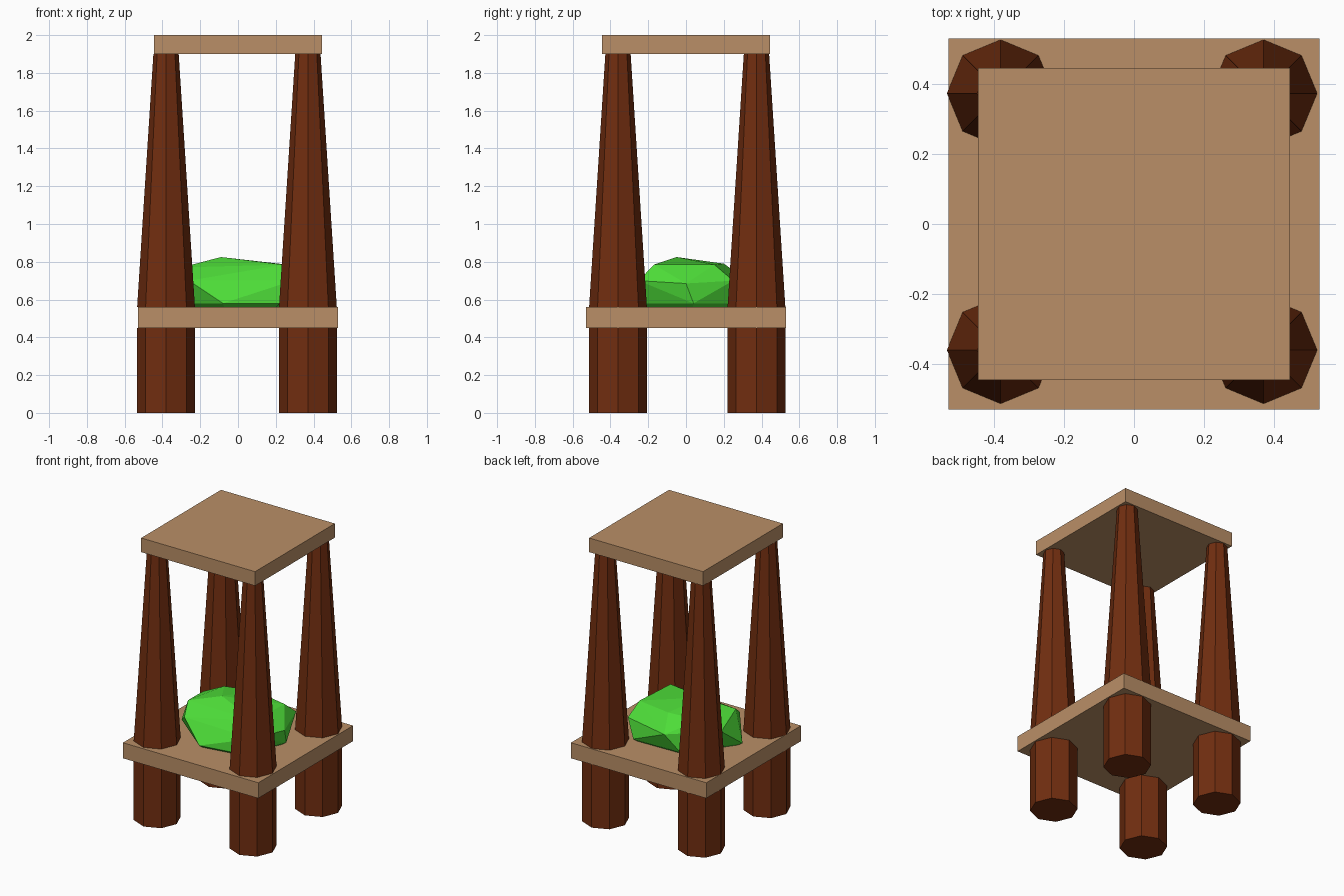
import bpy, bmesh
from mathutils import Matrix

if "Cube" in bpy.data.objects:
    bpy.data.objects.remove(bpy.data.objects["Cube"])


def material(name, rgb):
    m = bpy.data.materials.new(name)
    m.diffuse_color = (*rgb, 1.0)
    m.use_nodes = True
    m.node_tree.nodes["Principled BSDF"].inputs["Base Color"].default_value = m.diffuse_color
    return m


TAN = material("light wood", (0.49, 0.275, 0.135))
BROWN = material("dark wood", (0.165, 0.027, 0.005))
GREEN = material("green stone", (0.075, 0.72, 0.04))


def finish(bm, name, mat):
    bmesh.ops.recalc_face_normals(bm, faces=bm.faces)
    me = bpy.data.meshes.new(name)
    bm.to_mesh(me)
    bm.free()
    me.materials.append(mat)
    ob = bpy.data.objects.new(name, me)
    bpy.context.collection.objects.link(ob)
    return ob


def slab(name, half, z0, z1):
    bm = bmesh.new()
    m = Matrix.Translation((0, 0, (z0 + z1) / 2)) @ Matrix.Diagonal((2 * half, 2 * half, z1 - z0, 1))
    bmesh.ops.create_cube(bm, size=1, matrix=m)
    finish(bm, name, TAN)


def post(name, x, y, z0, z1, r0, r1):
    # eight-sided post with corners on the axes
    bm = bmesh.new()
    bmesh.ops.create_cone(bm, cap_ends=True, segments=8, radius1=r0, radius2=r1,
                          depth=z1 - z0, matrix=Matrix.Translation((x, y, (z0 + z1) / 2)))
    finish(bm, name, BROWN)


# shelf and roof
slab("shelf", 0.53, 0.45, 0.56)
slab("roof", 0.446, 1.90, 2.00)

# short legs below the shelf, tapered posts above it
for side, x in (("left", -0.381), ("right", 0.37)):
    for end, y in (("front", -0.36), ("back", 0.373)):
        post(f"{end}_{side}_leg", x, y, 0.0, 0.45, 0.153, 0.153)
        post(f"{end}_{side}_post", x, y, 0.56, 1.90, 0.153, 0.067)

# faceted stone: convex hull over a base ring, a girdle and a crown
base = [(-0.08, -0.32), (0.22, -0.27), (0.35, 0.04), (0.21, 0.29), (-0.15, 0.28), (-0.40, -0.06)]
points = [(x, y, 0.58) for x, y in base]
points += [(x * 0.9, y * 0.9, 0.555) for x, y in base]
points += [(0.29, -0.25, 0.70), (0.365, 0.0, 0.685), (0.28, 0.25, 0.70),
           (-0.06, 0.33, 0.70), (-0.36, 0.12, 0.72), (-0.26, -0.23, 0.70)]
points += [(-0.30, -0.13, 0.77), (0.24, -0.17, 0.785), (0.26, 0.15, 0.785),
           (0.0, 0.2, 0.79), (-0.22, 0.16, 0.78), (-0.09, -0.05, 0.825)]
bm = bmesh.new()
for p in points:
    bm.verts.new(p)
hull = bmesh.ops.convex_hull(bm, input=bm.verts)
bmesh.ops.delete(bm, geom=[v for v in bm.verts if not v.link_faces], context='VERTS')
finish(bm, "stone", GREEN)
